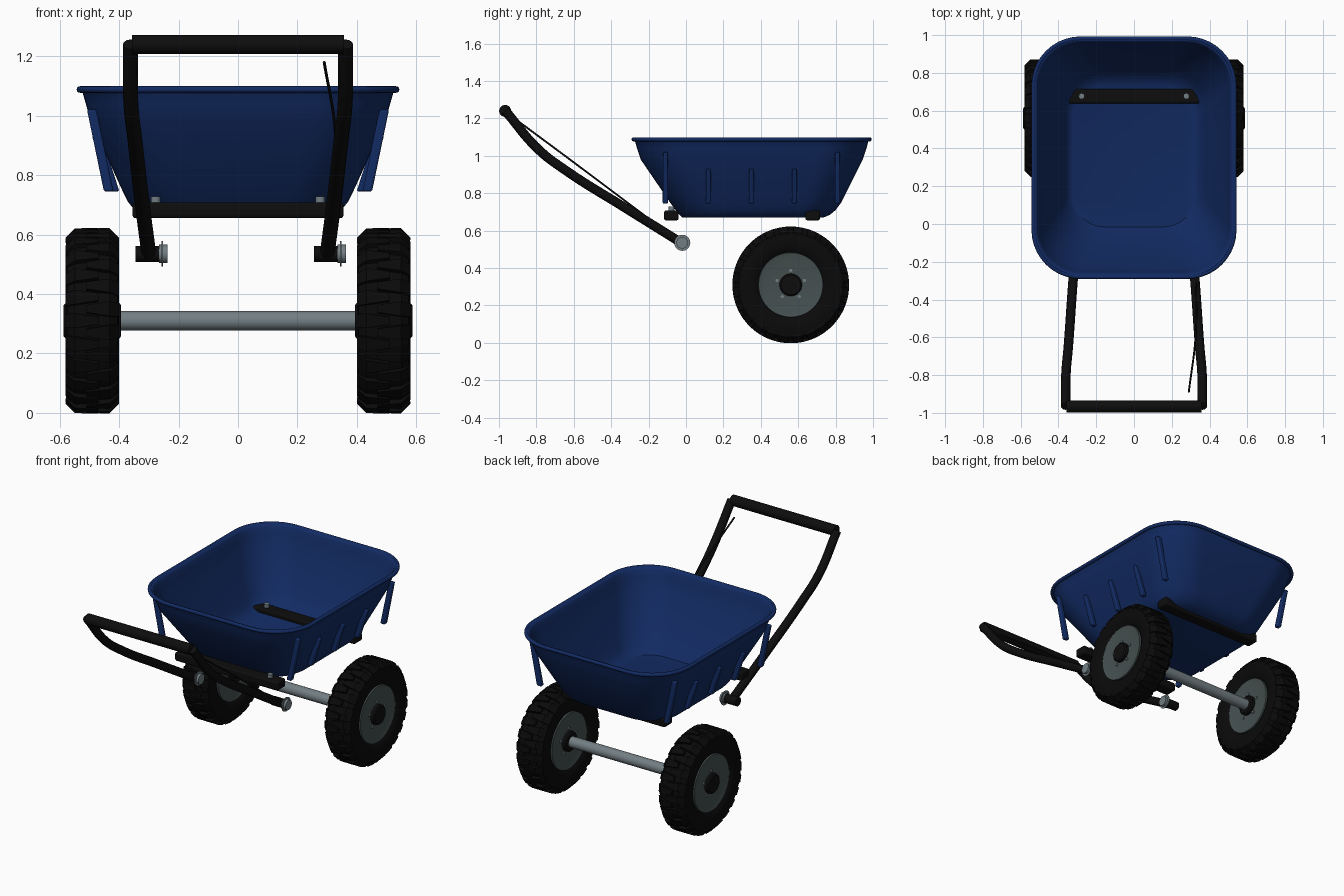
import bpy, bmesh, math
from mathutils import Vector

if "Cube" in bpy.data.objects:
    bpy.data.objects.remove(bpy.data.objects["Cube"])


def material(name, r, g, b):
    m = bpy.data.materials.new(name)
    m.diffuse_color = (r, g, b, 1)
    m.use_nodes = True
    m.node_tree.nodes["Principled BSDF"].inputs["Base Color"].default_value = m.diffuse_color
    return m


BLUE = material("tray blue", 0.006, 0.024, 0.125)
BLACK = material("frame black", 0.004, 0.004, 0.004)
RUBBER = material("rubber black", 0.003, 0.003, 0.003)
HUB = material("wheel grey", 0.06, 0.08, 0.08)
STEEL = material("steel grey", 0.17, 0.21, 0.23)


def make(name, verts, faces, mat, recalc=True):
    me = bpy.data.meshes.new(name)
    me.from_pydata([tuple(v) for v in verts], [], faces)
    if recalc:
        bm = bmesh.new()
        bm.from_mesh(me)
        bmesh.ops.recalc_face_normals(bm, faces=bm.faces)
        bm.to_mesh(me)
        bm.free()
    me.materials.append(mat)
    ob = bpy.data.objects.new(name, me)
    bpy.context.collection.objects.link(ob)
    return ob


def lathe_x(name, centre, profile, mat, n=48):
    """Revolve (x offset, radius) points about an x-aligned axis, with end caps."""
    cx, cy, cz = centre
    verts, faces = [], []
    for x, r in profile:
        for i in range(n):
            a = math.tau * i / n
            verts.append((cx + x, cy + r * math.cos(a), cz + r * math.sin(a)))
    for k in range(len(profile) - 1):
        for i in range(n):
            j = (i + 1) % n
            faces.append((k * n + i, k * n + j, (k + 1) * n + j, (k + 1) * n + i))
    faces.append(tuple(range(n)))
    faces.append(tuple(range((len(profile) - 1) * n, len(profile) * n)))
    return make(name, verts, faces, mat)


def rod_x(name, x0, x1, y, z, r, mat, n=32):
    return lathe_x(name, (0, y, z), [(x0, r), (x1, r)], mat, n)


def tube(name, pts, r, mat, cyclic=False, smooth=True):
    """Round tube along a path."""
    cu = bpy.data.curves.new(name, 'CURVE')
    cu.dimensions = '3D'
    cu.bevel_depth, cu.bevel_resolution, cu.use_fill_caps = r, 4, True
    if smooth:
        sp = cu.splines.new('BEZIER')
        sp.bezier_points.add(len(pts) - 1)
        for b, p in zip(sp.bezier_points, pts):
            b.co = p
            b.handle_left_type = b.handle_right_type = 'AUTO'
    else:
        sp = cu.splines.new('POLY')
        sp.points.add(len(pts) - 1)
        for b, p in zip(sp.points, pts):
            b.co = (*p, 1)
    sp.use_cyclic_u = cyclic
    cu.materials.append(mat)
    ob = bpy.data.objects.new(name, cu)
    bpy.context.collection.objects.link(ob)
    bpy.ops.object.select_all(action='DESELECT')
    ob.select_set(True)
    bpy.context.view_layer.objects.active = ob
    bpy.ops.object.convert(target='MESH')


HEX = [(0, 1, 2, 3), (4, 5, 6, 7), (0, 1, 5, 4), (1, 2, 6, 5), (2, 3, 7, 6), (3, 0, 4, 7)]


def bevel(ob, w):
    m = ob.modifiers.new("bevel", 'BEVEL')
    m.width, m.segments = w, 3


# ---- tray: lofted rounded rectangles (half width, front y, back y, z, corner radius)
def ring(hx, y0, y1, z, r, n=10):
    pts = []
    for k, (cx, cy) in enumerate([(hx - r, y1 - r), (r - hx, y1 - r), (r - hx, y0 + r), (hx - r, y0 + r)]):
        for i in range(n + 1):
            a = math.pi / 2 * (k + i / n)
            pts.append((cx + r * math.cos(a), cy + r * math.sin(a), z))
    return pts


LEVELS = [(0.325, -0.02, 0.735, 0.67, 0.17), (0.35, -0.035, 0.77, 0.685, 0.19),
          (0.37, -0.055, 0.80, 0.71, 0.20), (0.39, -0.085, 0.83, 0.75, 0.21),
          (0.495, -0.242, 0.945, 0.98, 0.245), (0.512, -0.262, 0.965, 1.04, 0.25),
          (0.522, -0.272, 0.974, 1.075, 0.25), (0.532, -0.28, 0.982, 1.09, 0.25)]
verts, faces = [], []
for lv in LEVELS:
    verts += ring(*lv)
N = len(verts) // len(LEVELS)
for k in range(len(LEVELS) - 1):
    for i in range(N):
        j = (i + 1) % N
        faces.append((k * N + i, k * N + j, (k + 1) * N + j, (k + 1) * N + i))
faces.append(tuple(reversed(range(N))))
tray = make("tray", verts, faces, BLUE, recalc=False)
sol = tray.modifiers.new("wall", 'SOLIDIFY')
sol.thickness, sol.offset = 0.012, -1
tube("tray_rim", ring(0.532, -0.28, 0.982, 1.088, 0.25), 0.011, BLUE, True, False)


# ---- ribs on the tray sides
def rib(name, s, y, bottom, top):
    (xb, zb), (xt, zt) = bottom, top
    h, w = 0.015, 0.016
    v = [(s * (xb - w), y - h, zb), (s * (xb + w), y - h, zb), (s * (xb + w), y + h, zb), (s * (xb - w), y + h, zb),
         (s * (xt - w), y - h * .8, zt), (s * (xt + w), y - h * .8, zt),
         (s * (xt + w), y + h * .8, zt), (s * (xt - w), y + h * .8, zt)]
    bevel(make(name, v, HEX, BLUE), 0.007)


for s in (-1, 1):
    for y in (-0.11, 0.81):
        rib("long_rib", s, y, (0.435, 0.745), (0.492, 1.02))
    for y in (0.12, 0.35, 0.58):
        rib("short_rib", s, y, (0.415, 0.745), (0.475, 0.93))

# ---- cross bars under the tray with bolts
for y in (-0.078, 0.677):
    v = [(x, y + dy, z) for z in (0.655, 0.708) for x, dy in
         ((-0.355, -0.039), (0.355, -0.039), (0.355, 0.039), (-0.355, 0.039))]
    bevel(make("cross_bar", v, HEX, BLACK), 0.01)
    for x in (-0.277, 0.277):
        tube("bar_bolt", [(x, y, 0.69), (x, y, 0.728)], 0.016, STEEL, smooth=False)

# ---- handle: curved arms, grip, pivots
ARM = [(0.362, -0.965, 1.24), (0.36, -0.79, 1.035), (0.347, -0.64, 0.92),
       (0.325, -0.33, 0.725), (0.30, -0.025, 0.535)]
for s in (-1, 1):
    tube("handle_arm", [(s * x, y, z) for x, y, z in ARM], 0.025, BLACK)
    c = s * 0.3
    rod_x("pivot_sleeve", c - 0.045, c + 0.04, -0.02, 0.535, 0.027, BLACK)
    rod_x("pivot_washer", c + 0.043, c + 0.048, -0.02, 0.535, 0.043, STEEL)
    rod_x("pivot_bolt", c + 0.035, c + 0.063, -0.02, 0.535, 0.031, STEEL)
rod_x("handle_grip", -0.357, 0.357, -0.967, 1.24, 0.032, BLACK)
tube("cable", [(0.29, -0.89, 1.18), (0.327, -0.58, 0.95), (0.325, -0.2, 0.665)], 0.005, BLACK)

# ---- axle and wheels
WY, WZ = 0.56, 0.31
rod_x("axle", -0.42, 0.42, WY, WZ, 0.033, STEEL)
half = [(0.062, 0.165), (0.08, 0.185), (0.088, 0.215), (0.09, 0.25), (0.084, 0.278), (0.06, 0.297)]
tyre = [(-x, r) for x, r in half] + half[::-1]
LUGS = 24
for s in (-1, 1):
    c = Vector((s * 0.49, WY, WZ))
    lathe_x("tyre", c, tyre, RUBBER, 64)
    lathe_x("wheel_disc", c, [(-0.072, 0.14), (-0.08, 0.172), (-0.07, 0.174), (0.07, 0.174), (0.08, 0.172), (0.072, 0.14)], HUB)
    lathe_x("hub", c, [(-0.097, 0.052), (-0.09, 0.06), (0.09, 0.06), (0.097, 0.052)], BLACK)
    # wheel bolts on both faces
    for i in range(5):
        a = math.pi / 2 + math.tau * i / 5
        rod_x("wheel_bolt", c.x - 0.08, c.x + 0.08, WY + 0.077 * math.cos(a), WZ + 0.077 * math.sin(a), 0.009, STEEL, 8)
    # tread blocks, staggered left and right, wider at the shoulder
    verts, faces = [], []
    for side in (-1, 1):
        for i in range(LUGS):
            a0 = math.tau * (i + (0.5 if side > 0 else 0)) / LUGS
            b = len(verts)
            for rows in (((-0.02, 0.285, 0.05), (0.06, 0.285, 0.09), (0.086, 0.262, 0.09)),
                         ((-0.02, 0.312, 0.04), (0.058, 0.312, 0.08), (0.09, 0.28, 0.08))):
                for x, r, w in rows:
                    for d in (-w, w):
                        verts.append((c.x + side * x, WY + r * math.cos(a0 + d), WZ + r * math.sin(a0 + d)))
            for f in [(0, 1, 3, 2), (2, 3, 5, 4), (6, 7, 9, 8), (8, 9, 11, 10), (0, 1, 7, 6), (4, 5, 11, 10),
                      (0, 2, 8, 6), (2, 4, 10, 8), (1, 3, 9, 7), (3, 5, 11, 9)]:
                faces.append(tuple(b + q for q in f))
    make("tyre_tread", verts, faces, RUBBER)

# ---- smooth shading with sharp edges kept
bpy.ops.object.select_all(action='SELECT')
bpy.context.view_layer.objects.active = tray
bpy.ops.object.shade_smooth_by_angle(angle=math.radians(35))
